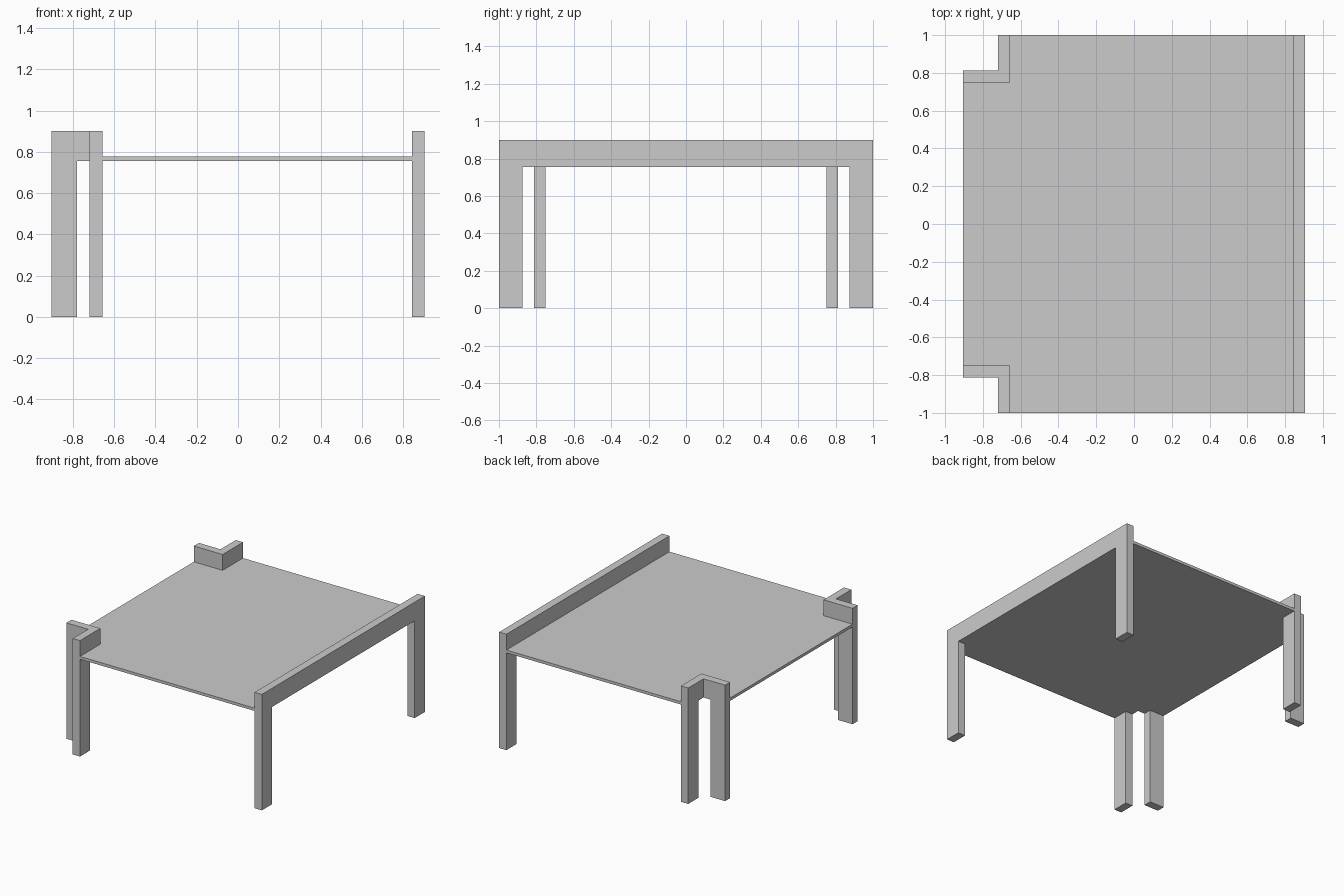
import bpy, bmesh

if "Cube" in bpy.data.objects:
    bpy.data.objects.remove(bpy.data.objects["Cube"])

# Key sizes
W, L, H = 0.905, 1.0, 0.9      # half width, half length, height
T, D = 0.0625, 0.125           # board thickness, leg depth
ZB, ZT = 0.755, 0.777          # underside and upper face of the table top
XI = -0.657                    # inner face of the corner brackets
YI = 0.75

grey = bpy.data.materials.new("light_grey")
grey.diffuse_color = (0.6, 0.6, 0.6, 1)
grey.use_nodes = True
grey.node_tree.nodes["Principled BSDF"].inputs["Base Color"].default_value = grey.diffuse_color


def prism(name, profile, axis, lo, hi, mirror=False):
    """Extrude a flat profile along one axis, optionally mirrored in y."""
    def place(a, b, t):
        return {"x": (t, a, b), "y": (a, t, b), "z": (a, b, t)}[axis]
    bm = bmesh.new()
    face = bm.faces.new([bm.verts.new(place(a, b, lo)) for a, b in profile])
    ext = bmesh.ops.extrude_face_region(bm, geom=[face], use_keep_orig=True)
    verts = [g for g in ext["geom"] if isinstance(g, bmesh.types.BMVert)]
    bmesh.ops.translate(bm, verts=verts, vec=place(0, 0, hi - lo))
    bmesh.ops.recalc_face_normals(bm, faces=bm.faces[:])
    mesh = bpy.data.meshes.new(name)
    bm.to_mesh(mesh)
    bm.free()
    mesh.materials.append(grey)
    obj = bpy.data.objects.new(name, mesh)
    bpy.context.collection.objects.link(obj)
    if mirror:
        mod = obj.modifiers.new("mirror", 'MIRROR')
        mod.use_axis = (False, True, False)
        mod.use_mirror_merge = False
    return obj


# Side frame: one long rail with a leg at each end
prism("side_frame",
      [(-L, 0), (-L + D, 0), (-L + D, ZB), (L - D, ZB),
       (L - D, 0), (L, 0), (L, H), (-L, H)], "x", W - T, W)

# Corner brackets: two arms meeting in an L, each with a leg at its outer end
prism("corner_arm_long",
      [(-L, 0), (-L + D, 0), (-L + D, ZB), (-YI, ZB), (-YI, H), (-L, H)],
      "x", XI - T, XI, mirror=True)
prism("corner_arm_short",
      [(-W, 0), (-W + D, 0), (-W + D, ZB), (XI - T, ZB), (XI - T, H), (-W, H)],
      "y", -YI - T, -YI, mirror=True)

# Table top, notched around the corner brackets
prism("table_top",
      [(-W, -YI), (XI, -YI), (XI, -L), (W - T, -L),
       (W - T, L), (XI, L), (XI, YI), (-W, YI)], "z", ZB, ZT)
